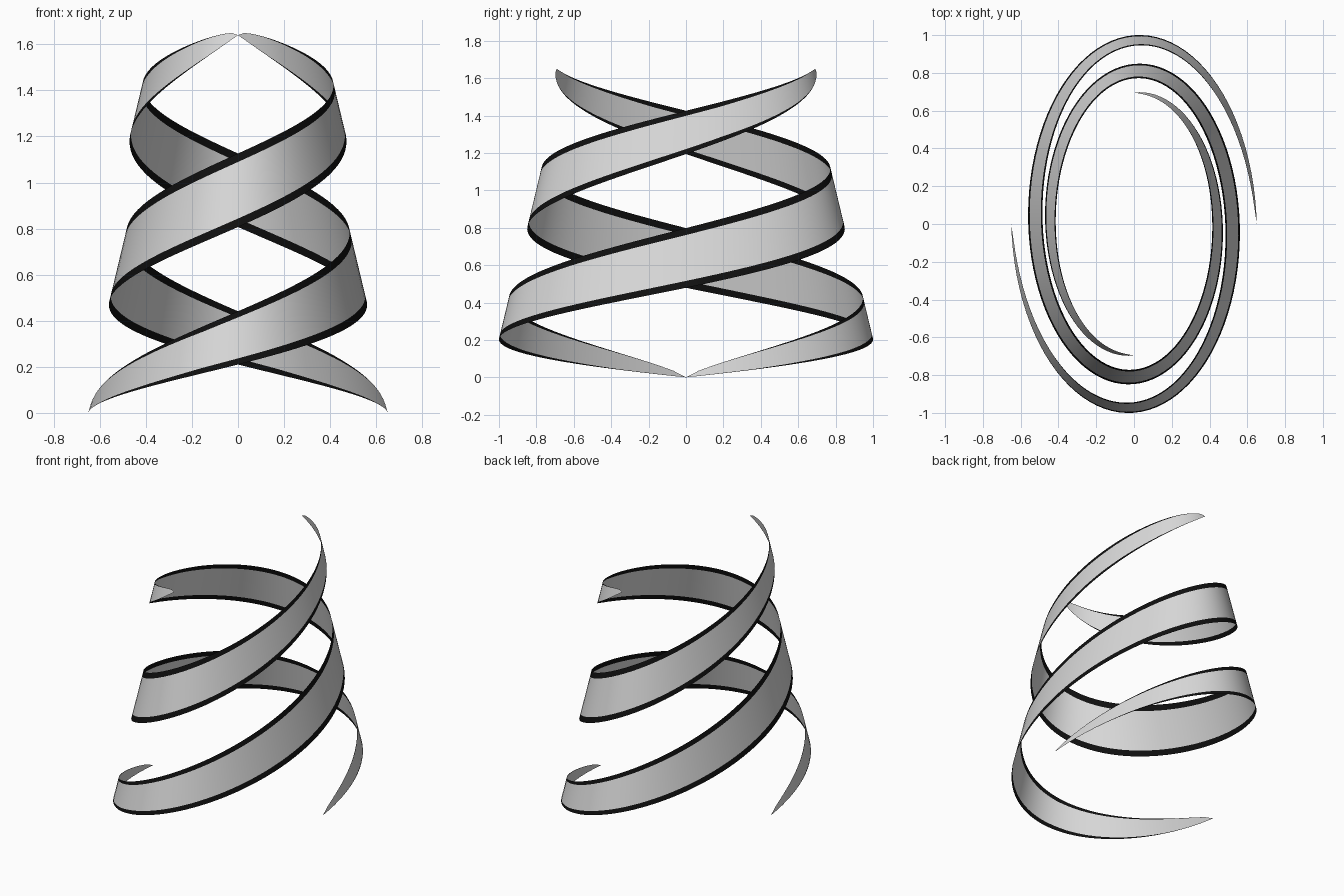
import bpy, bmesh, math

if "Cube" in bpy.data.objects:
    bpy.data.objects.remove(bpy.data.objects["Cube"])

def material(name, v):
    m = bpy.data.materials.new(name)
    m.diffuse_color = (v, v, v, 1)
    m.use_nodes = True
    m.node_tree.nodes["Principled BSDF"].inputs["Base Color"].default_value = m.diffuse_color
    return m

GREY = material("light grey", 0.7)
BLACK = material("black edging", 0.005)
SEGMENTS = 120      # steps along each ribbon
QUARTERS = 5        # each ribbon sweeps 1.25 turns

def ribbon(name, side):
    """Tapering elliptical spiral band leaning inwards, with black borders."""
    bm = bmesh.new()
    rows = []
    for i in range(SEGMENTS + 1):
        u = i / SEGMENTS
        t = u * QUARTERS
        a = t * math.pi / 2
        s = max(0.0, math.sin(math.pi * u))
        height = 0.33 * s ** 0.67
        border = 0.115 * min(1, 2 * s)
        z = 0.1805 * t + 0.0295 * t * t
        rx = 0.65 - 0.045 * t
        ry = 1.075 - 0.0758 * t
        row = []
        for f in (0, border, 0.5, 1 - border, 1):
            h = height * f
            inset = 0.24 * h
            row.append(bm.verts.new((-side * (rx - inset) * math.cos(a),
                                     -side * (ry - inset) * math.sin(a),
                                     z + h)))
        rows.append(row)
    for r0, r1 in zip(rows, rows[1:]):
        for k in range(4):
            f = bm.faces.new((r0[k], r1[k], r1[k + 1], r0[k + 1]))
            f.material_index = 1 if k in (0, 3) else 0
            f.smooth = True
    # close the pointed tips
    bmesh.ops.remove_doubles(bm, verts=rows[0] + rows[-1], dist=1e-5)
    me = bpy.data.meshes.new(name)
    bm.to_mesh(me)
    bm.free()
    me.materials.append(GREY)
    me.materials.append(BLACK)
    bpy.context.collection.objects.link(bpy.data.objects.new(name, me))

# two identical strands, half a turn apart
ribbon("spiral_ribbon_front", 1)
ribbon("spiral_ribbon_back", -1)
